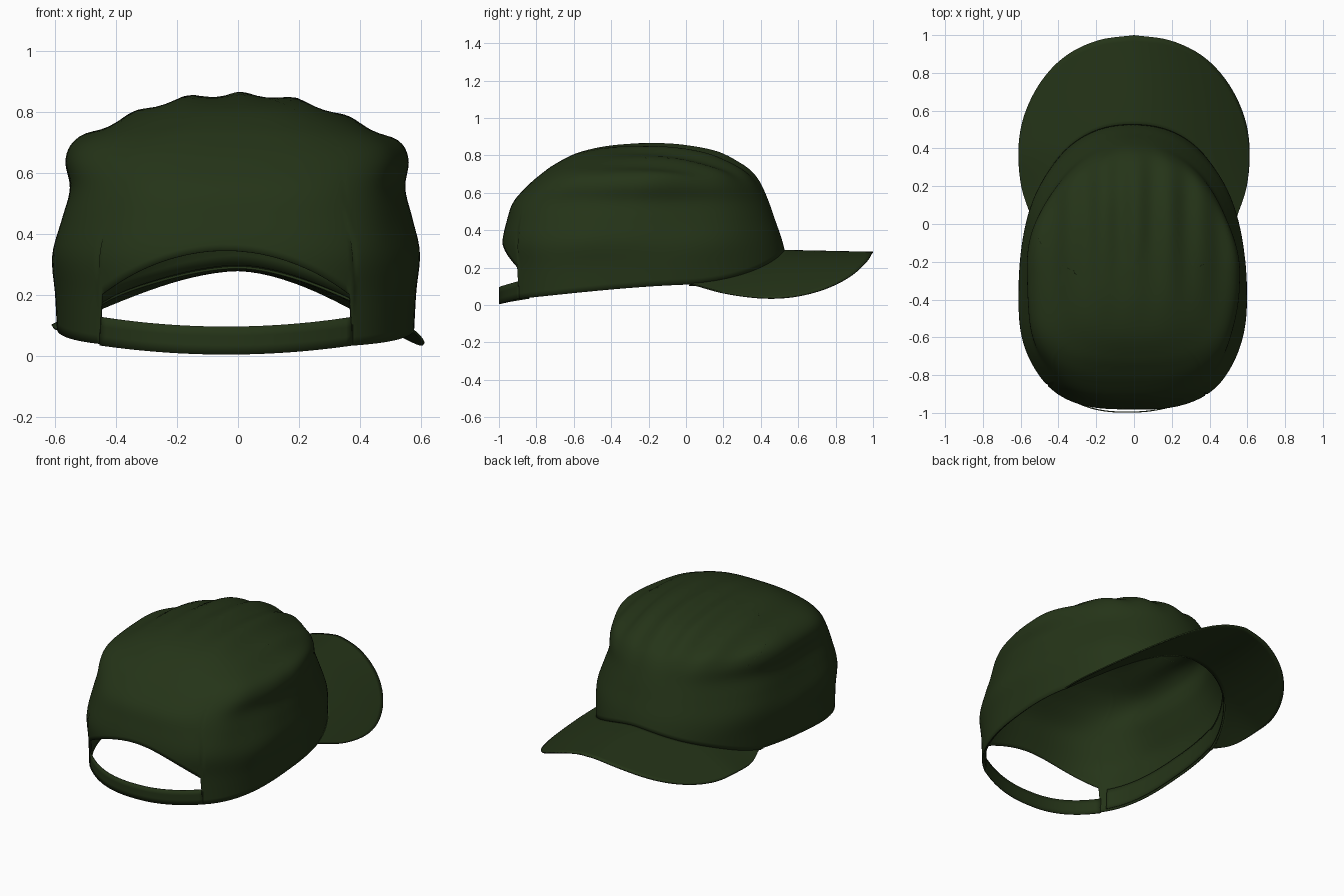
import bpy, bmesh, math
from mathutils import Vector

if "Cube" in bpy.data.objects:
    bpy.data.objects.remove(bpy.data.objects["Cube"])

mat = bpy.data.materials.new("olive_cloth")
mat.diffuse_color = (0.018, 0.034, 0.009, 1)
mat.use_nodes = True
mat.node_tree.nodes["Principled BSDF"].inputs["Base Color"].default_value = mat.diffuse_color

# Crown contour levels: z, back y, front y, half width
LEVELS = [
    (-.06, -.975, .54, .58), (.06, -.975, .54, .583), (.20, -.975, .54, .59),
    (.33, -.98, .515, .60), (.45, -.955, .475, .572), (.55, -.92, .44, .548),
    (.64, -.84, .40, .560), (.70, -.77, .355, .53), (.75, -.70, .285, .43),
    (.81, -.58, .16, .29), (.845, -.42, -.03, .16), (.857, -.22, -.22, 0)]
# Right half of the brim outline, from the side tip to the front
BRIM = [(.54, .03), (.595, .2), (.61, .4), (.578, .58), (.49, .755),
        (.36, .89), (.19, .972), (0, 1.0)]
TOP = len(LEVELS) - 1
LEVELS = [Vector(l) for l in LEVELS]


def spline(pts, u):
    """Catmull-Rom through a list of tuples, u counted in points."""
    i = min(max(int(u), 0), len(pts) - 2)
    t = u - i
    a, b = Vector(pts[i]), Vector(pts[i + 1])
    p = Vector(pts[i - 1]) if i else 2 * a - b
    n = Vector(pts[i + 2]) if i + 2 < len(pts) else 2 * b - a
    return .5 * (2 * a + (b - p) * t + (2 * p - 5 * a + 4 * b - n) * t * t
                 + (3 * a - p - 3 * b + n) * t ** 3)


def smooth(a, b, v):
    t = min(max((v - a) / (b - a), 0), 1)
    return t * t * (3 - 2 * t)


def ring(u, th):
    """Crown point at level u; th = 0 is the brim side, pi the strap side."""
    z, yb, yf, w = spline(LEVELS, u)
    s, c = math.sin(th), math.cos(th)
    cy = yb + (yf - yb) * .45
    e = 2 / (2.1 - .12 * smooth(.35, .7, z)) if c > 0 else 2 / 2.8
    x = math.copysign(abs(s) ** e, s) * w
    y = cy + (abs(c) ** e * (yf - cy) if c > 0 else -abs(c) ** e * (cy - yb))
    # soft cloth folds on the upper part, and slack in the sides
    top = smooth(.55, .8, z)
    z += .011 * top * math.cos((x - .02) * math.tau / .175) * smooth(-.6, 0, y)
    slack = .012 * smooth(.2, .4, z) * (1 - smooth(.7, .84, z))
    k = 1 + slack * math.sin(7 * th + 6 * z) * abs(s)
    return Vector((x * k - .008, y, z))


def brim_z(x, y):
    k = .59 + .2 * (y - .43)
    if x < 0:
        k *= 1 - .25 * smooth(.03, .43, y)
    return .29 - .008 * smooth(.5, 1, y) - k * abs(x) ** 1.7


def hem(th):
    """Height of the lower edge: brim seam, side hem or rear arch."""
    x, y, _ = ring(2, th)
    if y > .03:
        return brim_z(x, y)
    if y < -.5 and -.455 < x < .375:
        return .345 - .15 * ((x + .04) / .415) ** 2
    return .11 - .08 * smooth(0, 1.6, .03 - y) - .03 * (.03 - y)


def level_at(z):
    lo, hi = 0, 6
    for _ in range(24):
        m = (lo + hi) / 2
        lo, hi = (m, hi) if spline(LEVELS, m)[0] < z else (lo, m)
    return lo


def grid(name, rows, closed, thick):
    """Surface from equal rows of points, thickened."""
    bm = bmesh.new()
    vs = [[bm.verts.new(p) for p in r] for r in rows]
    n = len(rows[0])
    for a, b in zip(vs, vs[1:]):
        for i in range(n if closed else n - 1):
            j = (i + 1) % n
            bm.faces.new((a[i], a[j], b[j], b[i]))
    bmesh.ops.remove_doubles(bm, verts=bm.verts, dist=1e-5)
    bmesh.ops.recalc_face_normals(bm, faces=bm.faces)
    me = bpy.data.meshes.new(name)
    bm.to_mesh(me)
    bm.free()
    ob = bpy.data.objects.new(name, me)
    bpy.context.collection.objects.link(ob)
    me.materials.append(mat)
    mod = ob.modifiers.new("cloth", 'SOLIDIFY')
    mod.thickness, mod.offset = thick, 0
    bpy.ops.object.select_all(action='DESELECT')
    bpy.context.view_layer.objects.active = ob
    ob.select_set(True)
    bpy.ops.object.shade_smooth_by_angle(angle=math.radians(50))


# Crown shell
N, M = 192, 44
angles = [math.tau * i / N for i in range(N)]
starts = [level_at(hem(t)) for t in angles]
grid("crown", [[ring(s + (TOP - s) * j / M, t) for s, t in zip(starts, angles)]
               for j in range(M + 1)], True, .006)


# Sweatband inside the hem
def inside(p):
    return Vector((p.x * .982, -.25 + (p.y + .25) * .982, p.z))


band = [i % N for i in range(-N // 2, N // 2)
        if not (ring(2, angles[i % N]).y < -.5 and -.47 < ring(2, angles[i % N]).x < .39)]
grid("sweatband", [[inside(ring(level_at(hem(angles[i]) + .008 + .13 * j / 4), angles[i]))
                    for i in band] for j in range(5)], False, .004)

# Curved brim, lofted from just inside the crown seam to its outer edge
B, K = 72, 16
tip = next(i * .01 for i in range(300) if ring(2, i * .01).y < .03)
rows = []
for j in range(K + 1):
    row = []
    for i in range(B + 1):
        a = 2 * i / B - 1
        inner = ring(level_at(hem(a * tip)), a * tip)
        inner.y -= .008
        ox, oy = spline([Vector(p) for p in BRIM], (1 - abs(a)) * (len(BRIM) - 1))
        x = inner.x + (math.copysign(ox, a) - inner.x) * j / K
        y = inner.y + (oy - inner.y) * j / K
        row.append(Vector((x, y, brim_z(x, y))))
    rows.append(row)
grid("brim", rows, False, .008)

# Adjuster strap, its ends meeting the crown at both sides of the opening
ends = [min((ring(2, t) for t in angles if math.cos(t) < -.2),
            key=lambda p: abs(p.x - x)).y for x in (-.46, .38)]
rows = []
for j in range(4):
    row = []
    for i in range(37):
        u = 2 * i / 36 - 1
        low, high = .004 + .03 * u * u, .096 + .032 * u * u
        end = ends[0] + (ends[1] - ends[0]) * (u + 1) / 2
        y = end + (-.996 - end) * (1 - abs(u) ** 2.4)
        row.append(Vector((-.038 + .415 * u, y, low + (high - low) * j / 3)))
    rows.append(row)
grid("adjuster_strap", rows, False, .006)


# Fine raised seams
def seam(name, pts):
    cu = bpy.data.curves.new(name, 'CURVE')
    cu.dimensions, cu.bevel_depth, cu.bevel_resolution = '3D', .003, 1
    sp = cu.splines.new('POLY')
    sp.points.add(len(pts) - 1)
    for q, p in zip(sp.points, pts):
        q.co = (*p, 1)
    cu.materials.append(mat)
    bpy.context.collection.objects.link(bpy.data.objects.new(name, cu))


for side, name in ((1, "right"), (-1, "left")):
    seam("top_seam_" + name, [ring(9 - 3.2 * i / 40, side * (1.6 - .6 * i / 40))
                              for i in range(41)])
seam("brim_seam", [ring(level_at(hem(t)), t) for t in
                   [tip * (i / 30 - 1) for i in range(61)]])
